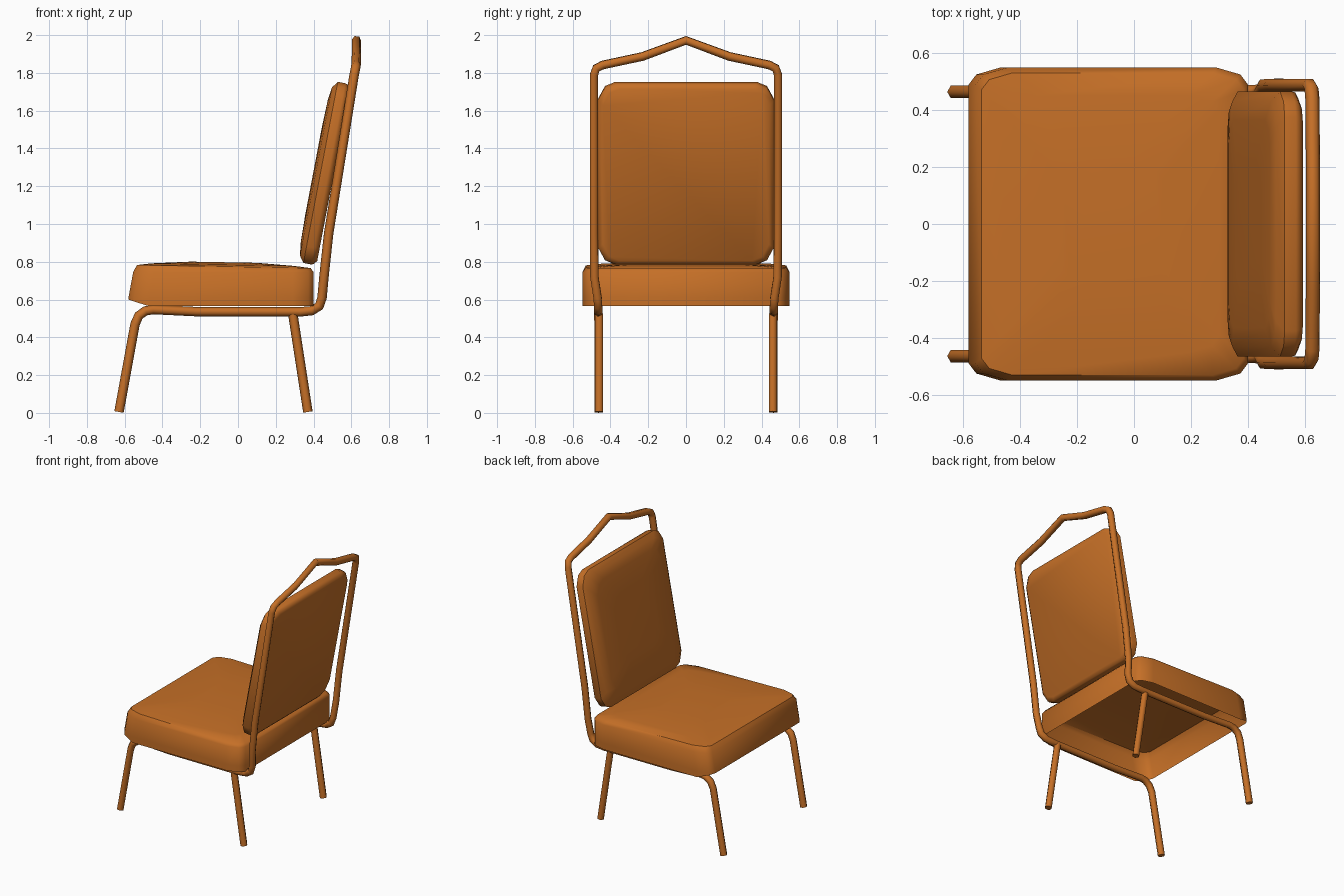
import bpy, bmesh, math
from mathutils import Vector, Matrix

cube = bpy.data.objects.get("Cube")
if cube:
    bpy.data.objects.remove(cube, do_unlink=True)

orange = bpy.data.materials.new("burnt_orange")
orange.use_nodes = True
colour = (0.56, 0.16, 0.02, 1)
orange.diffuse_color = colour
orange.node_tree.nodes["Principled BSDF"].inputs["Base Color"].default_value = colour


def finish(name, bm, angle, recalc=True):
    if recalc:
        bmesh.ops.recalc_face_normals(bm, faces=bm.faces)
    mesh = bpy.data.meshes.new(name)
    bm.to_mesh(mesh)
    bm.free()
    mesh.materials.append(orange)
    mesh.shade_smooth()
    mesh.set_sharp_from_angle(angle=math.radians(angle))
    obj = bpy.data.objects.new(name, mesh)
    bpy.context.collection.objects.link(obj)
    return obj


def bridge(bm, rings):
    for a, b in zip(rings, rings[1:]):
        n = len(a)
        for i in range(n):
            j = (i + 1) % n
            bm.faces.new((a[i], a[j], b[j], b[i]))


def tube(name, points, radius=0.025, sides=6):
    """Sweep a hexagon along a path, mitred at each bend."""
    pts = [Vector(p) for p in points]
    bm = bmesh.new()
    rings, last, across = [], None, Vector((0, 1, 0))
    for i, p in enumerate(pts):
        d_in = (p - pts[max(i - 1, 0)]).normalized()
        d_out = (pts[min(i + 1, len(pts) - 1)] - p).normalized()
        tangent = (d_in + d_out).normalized()
        if last:
            across = last.rotation_difference(tangent) @ across
        across = (across - tangent * across.dot(tangent)).normalized()
        other = tangent.cross(across)
        rings.append([bm.verts.new(p + radius * (other * math.cos(t) + across * math.sin(t)))
                      for t in (math.tau * k / sides for k in range(sides))])
        last = tangent
    bridge(bm, rings)
    bm.faces.new(rings[0])
    bm.faces.new(rings[-1])
    return finish(name, bm, 65)


def outline(x0, x1, hy, cx, cy):
    """Rectangle with corners cut in two steps, counter-clockwise."""
    corner = [(0, cy), (0.25 * cx, 0.4 * cy), (cx, 0)]
    quarter = [(x1 - a, hy - b) for a, b in corner]
    left = [(x0 + a, hy - b) for a, b in reversed(corner)]
    top = quarter + left
    return top + [(x, -y) for x, y in reversed(top)]


# Continuous frame: front legs, seat rails, uprights and peaked top rail
half = [(-.63, .463, .005), (-.545, .463, .47), (-.525, .515 - .05, .515), (-.49, .465, .54),
        (-.45, .465, .547), (-.22, .465, .536), (.33, .465, .535), (.39, .465, .541),
        (.43, .465, .565), (.445, .468, .61), (.455, .485, .72), (.48, .487, .95),
        (.615, .487, 1.79), (.622, .475, 1.825), (.625, .44, 1.842), (.627, .23, 1.887)]
mirrored = [(x, -y, z) for x, y, z in reversed(half)]
tube("chair_frame", half + [(.627, 0, 1.972)] + mirrored)

# Rear legs
for side, name in ((1, "rear_leg_left"), (-1, "rear_leg_right")):
    tube(name, [(.29, .46 * side, .525), (.37, .46 * side, .005)])

# Seat cushion: shell open underneath, with a softly domed top
bm = bmesh.new()
rings = []
for x0, x1, hy, z in ((-.58, .40, .548, .565), (-.58, .40, .548, .61), (-.555, .40, .548, .745),
                      (-.535, .385, .53, .775), (-.46, .30, .45, .785), (-.25, .10, .22, .798)):
    ring = []
    for x, y in outline(x0, x1, hy, .11, .06):
        lift = .35 * max(0, -.48 - x) if z < .6 else 0
        slope = .018 * (-x - .1) if z > .76 else 0
        ring.append(bm.verts.new((x, y, z + lift + slope)))
    rings.append(ring)
bridge(bm, rings)
bm.faces.new(rings[-1])
finish("seat_cushion", bm, 50, recalc=False)

# Backrest cushion: flat behind, padded in front, leaning back
bm = bmesh.new()
rings = []
for w, inset in ((0, .025), (.015, .004), (.03, 0), (.07, 0), (.095, .035), (.104, .1), (.108, .25)):
    ring = outline(-.488 + inset, .488 - inset, .465 - inset, .09, .09)
    rings.append([bm.verts.new((u, v, w)) for u, v in ring])
bridge(bm, rings)
bm.faces.new(rings[0])
bm.faces.new(rings[-1])
lean = math.atan(.19)
up = Vector((math.sin(lean), 0, math.cos(lean)))
forward = Vector((-math.cos(lean), 0, math.sin(lean)))
basis = Matrix((up, Vector((0, 1, 0)), forward)).transposed().to_4x4()
bm.transform(Matrix.Translation((.506, 0, 1.26)) @ basis)
finish("backrest_cushion", bm, 50)
